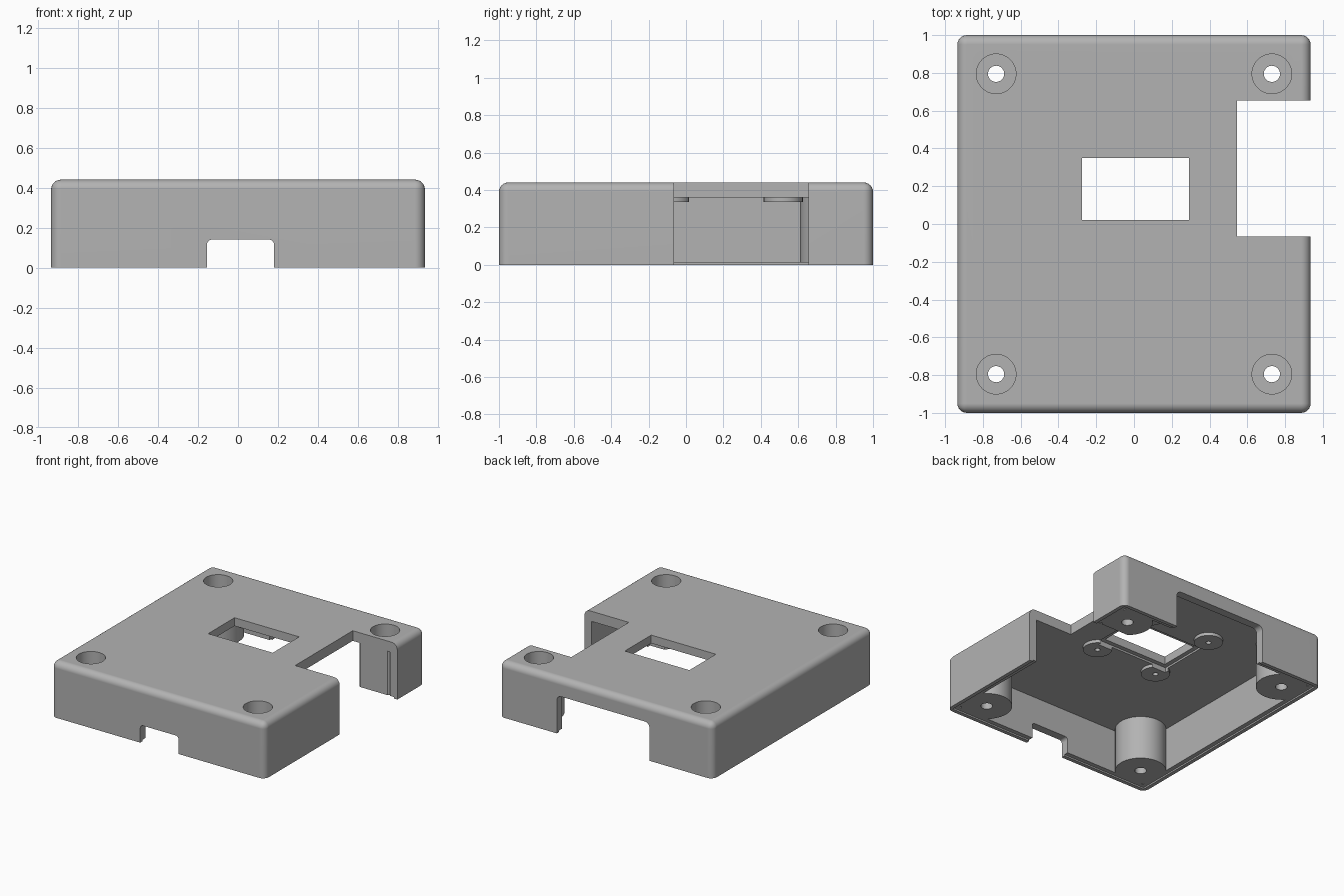
import bpy
import bmesh

if "Cube" in bpy.data.objects:
    bpy.data.objects.remove(bpy.data.objects["Cube"], do_unlink=True)

grey = bpy.data.materials.new("mid grey plastic")
grey.use_nodes = True
GREY = (0.45, 0.45, 0.45, 1)
grey.diffuse_color = GREY
grey.node_tree.nodes["Principled BSDF"].inputs["Base Color"].default_value = GREY

HALF_X, HALF_Y, TOP = 0.935, 1.0, 0.44
WALL, LIP, LIP_Z, CEILING = 0.065, 0.03, 0.012, 0.36
BELOW, ABOVE = -0.1, 0.6


def add_object(name, bm):
    mesh = bpy.data.meshes.new(name)
    bmesh.ops.recalc_face_normals(bm, faces=bm.faces)
    bm.to_mesh(mesh)
    bm.free()
    mesh.materials.append(grey)
    obj = bpy.data.objects.new(name, mesh)
    bpy.context.collection.objects.link(obj)
    return obj


def box(name, xs, ys, zs, radius=0, rounded=None, segments=6):
    """Box between limits; edges chosen by the rule 'rounded' get a radius."""
    bm = bmesh.new()
    bmesh.ops.create_cube(bm, size=1)
    for v in bm.verts:
        v.co = [lim[0] if c < 0 else lim[1] for c, lim in zip(v.co, (xs, ys, zs))]
    if rounded:
        edges = [e for e in bm.edges if rounded(*e.verts)]
        bmesh.ops.bevel(bm, geom=edges, offset=radius, offset_type='OFFSET',
                        segments=segments, profile=0.5, affect='EDGES')
    return add_object(name, bm)


def cylinder(name, x, y, radius, z0, z1, sides=48):
    bm = bmesh.new()
    bmesh.ops.create_cone(bm, cap_ends=True, segments=sides, radius1=radius,
                          radius2=radius, depth=z1 - z0)
    bmesh.ops.translate(bm, verts=bm.verts, vec=(x, y, (z0 + z1) / 2))
    return add_object(name, bm)


def combine(tool, operation):
    """Apply a boolean to the case and discard the tool."""
    mod = case.modifiers.new("join", 'BOOLEAN')
    mod.operation, mod.object, mod.solver = operation, tool, 'EXACT'
    bpy.context.view_layer.objects.active = case
    bpy.ops.object.modifier_apply(modifier=mod.name)
    bpy.data.objects.remove(tool, do_unlink=True)


def cut(tool):
    combine(tool, 'DIFFERENCE')


def join(tool):
    combine(tool, 'UNION')


def inset(amount):
    return (amount - HALF_X, HALF_X - amount), (amount - HALF_Y, HALF_Y - amount)


# Outer shell: rounded everywhere except round the open bottom
case = box("case_cover", *inset(0), (0, TOP), 0.05,
           lambda a, b: a.co.z > 0.1 or b.co.z > 0.1)

# Hollow inside and the stepped rim
cut(box("cavity", *inset(WALL), (BELOW, CEILING)))
cut(box("rim_step", *inset(LIP), (BELOW, LIP_Z)))

# Corner screw bosses
corners = [(sx * 0.73, sy * 0.795) for sx in (-1, 1) for sy in (-1, 1)]
for x, y in corners:
    join(cylinder("screw_boss", x, y, 0.185, LIP_Z, CEILING + 0.02))

# Low standoffs beneath the top plate, around the window
pads = [(x, y) for x in (-0.27, 0.28) for y in (-0.08, 0.52)]
for x, y in pads:
    join(cylinder("standoff", x, y, 0.105, 0.335, CEILING + 0.02, 32))

# Window with a shallow seat on its inner side
cut(box("window", (-0.275, 0.29), (0.02, 0.35), (BELOW, ABOVE)))
cut(box("window_seat", (-0.31, 0.325), (-0.015, 0.385), (BELOW, CEILING + 0.015)))

# Side notch through the full height
cut(box("side_notch", (0.545, 1.2), (-0.065, 0.655), (BELOW, ABOVE)))


# Front and back openings with rounded upper corners
def upper_depth_edge(a, b):
    return a.co.z > 0 and b.co.z > 0 and abs(a.co.y - b.co.y) > 0.1


cut(box("front_opening", (-0.155, 0.18), (-1.2, -0.9), (BELOW, 0.14),
        0.025, upper_depth_edge))
cut(box("back_opening", (-0.38, 0.43), (0.9, 1.2), (BELOW, 0.3),
        0.04, upper_depth_edge))

# Screw head recesses and through holes
for x, y in corners:
    cut(cylinder("head_recess", x, y, 0.105, 0.1, ABOVE))
    cut(cylinder("screw_hole", x, y, 0.043, BELOW, ABOVE, 24))
for x, y in pads:
    cut(cylinder("pilot_hole", x, y, 0.02, BELOW, CEILING + 0.02, 16))

# Smooth the rounded edges, keep the rest crisp
bpy.ops.object.select_all(action='DESELECT')
case.select_set(True)
bpy.context.view_layer.objects.active = case
bpy.ops.object.shade_smooth_by_angle(angle=0.5)
weighted = case.modifiers.new("even shading", 'WEIGHTED_NORMAL')
weighted.keep_sharp = True
